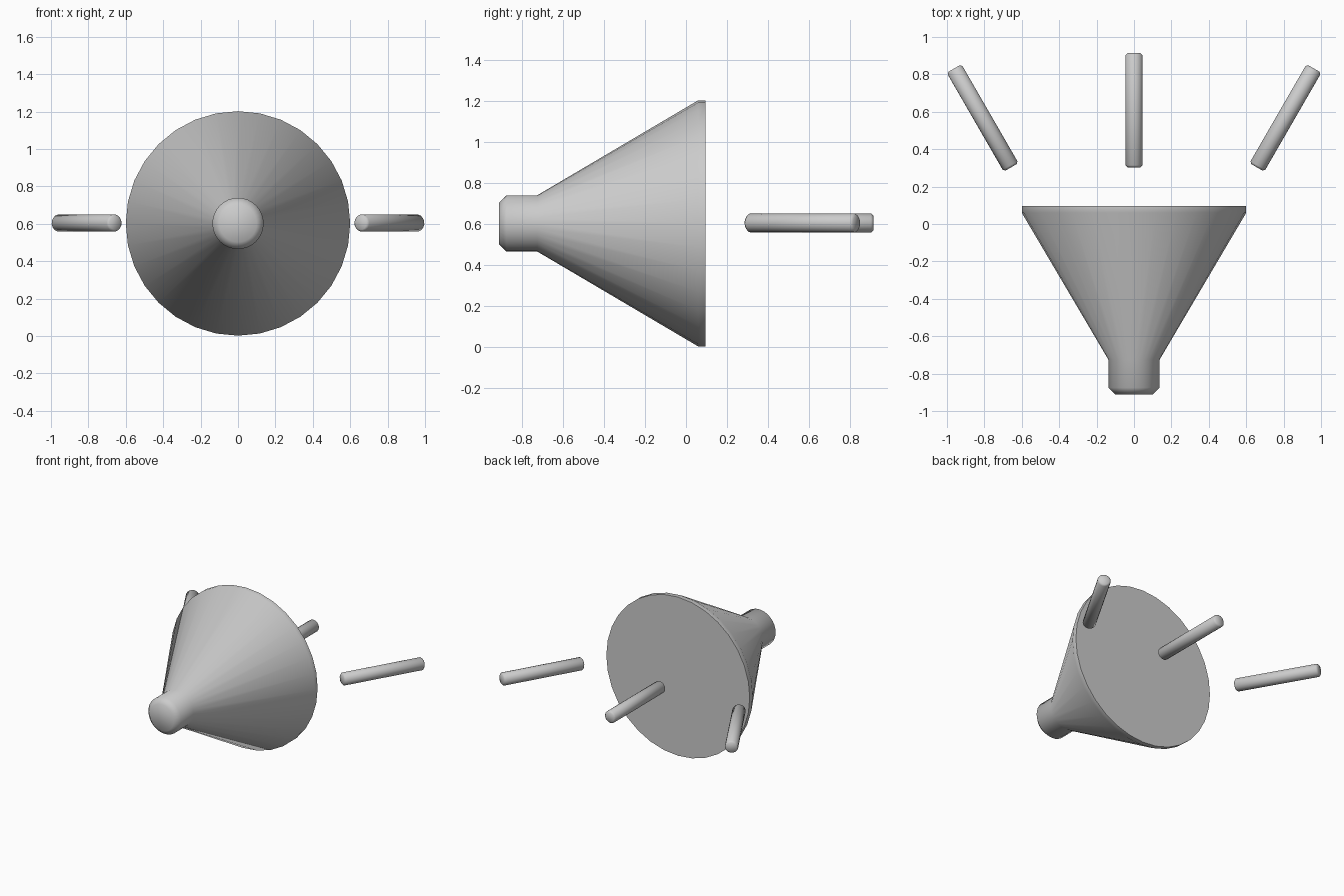
import bpy, bmesh, math
from mathutils import Matrix, Vector

if "Cube" in bpy.data.objects:
    bpy.data.objects.remove(bpy.data.objects["Cube"])


def lathe(name, profile, segments, origin, direction):
    """Closed solid of revolution; profile is (distance along axis, radius)."""
    bm = bmesh.new()
    rings = []
    for d, r in profile:
        rings.append([bm.verts.new((r * math.cos(2 * math.pi * i / segments),
                                    r * math.sin(2 * math.pi * i / segments), d))
                      for i in range(segments)])
    for a, b in zip(rings, rings[1:]):
        for i in range(segments):
            j = (i + 1) % segments
            bm.faces.new((a[i], a[j], b[j], b[i]))
    bm.faces.new(rings[0][::-1])
    bm.faces.new(rings[-1])
    rot = Vector((0, 0, 1)).rotation_difference(Vector(direction)).to_matrix().to_4x4()
    bmesh.ops.transform(bm, matrix=Matrix.Translation(origin) @ rot, verts=bm.verts)
    bmesh.ops.recalc_face_normals(bm, faces=bm.faces)
    mesh = bpy.data.meshes.new(name)
    bm.to_mesh(mesh)
    bm.free()
    obj = bpy.data.objects.new(name, mesh)
    bpy.context.collection.objects.link(obj)
    bpy.ops.object.select_all(action='DESELECT')
    obj.select_set(True)
    bpy.context.view_layer.objects.active = obj
    bpy.ops.object.shade_smooth_by_angle(angle=math.radians(50))
    return obj


# Horn: chamfered stub, flaring cone, short rim and flat back
lathe("horn", [(-0.912, 0.10), (-0.875, 0.137), (-0.725, 0.137),
               (0.06, 0.6), (0.095, 0.6)], 32, (0, 0, 0.602), (0, 1, 0))

# Sound rays: three chamfered rods fanning out behind the horn
R, L, C = 0.046, 0.61, 0.011
rod = [(0, R - C), (C, R), (L - C, R), (L, R - C)]
for name, x, angle in (("left_ray", -0.657, -30), ("middle_ray", 0, 0), ("right_ray", 0.657, 30)):
    a = math.radians(angle)
    lathe(name, rod, 16, (x, 0.303, 0.604), (math.sin(a), math.cos(a), 0))
